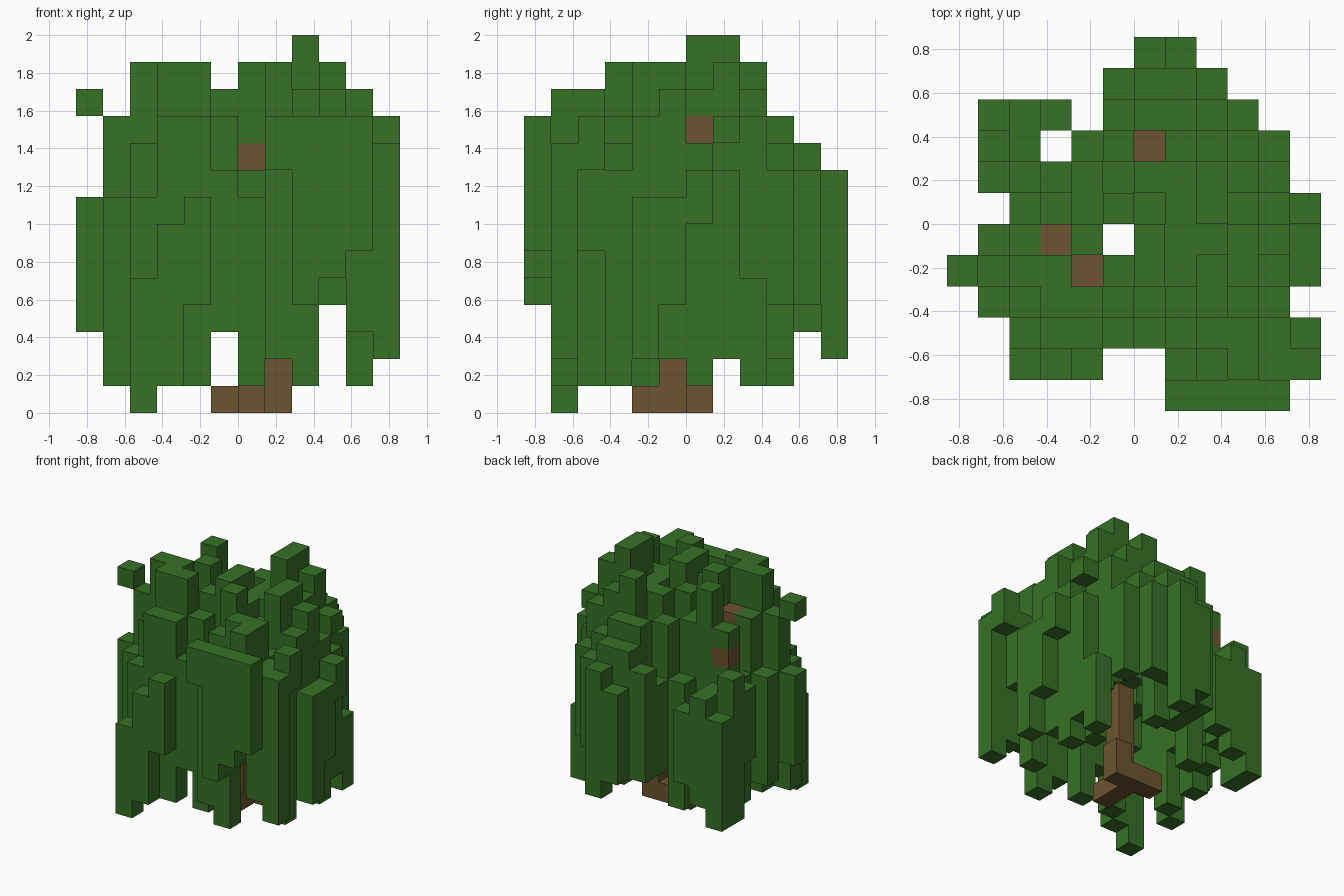
import bpy, bmesh, random
from mathutils import Vector

cube = bpy.data.objects.get("Cube")
if cube:
    bpy.data.objects.remove(cube, do_unlink=True)

random.seed(4)
CELL = 1 / 7      # edge length of one block


def flat_material(name, colour):
    mat = bpy.data.materials.new(name)
    mat.use_nodes = True
    mat.diffuse_color = (*colour, 1)
    mat.node_tree.nodes["Principled BSDF"].inputs["Base Color"].default_value = (*colour, 1)
    return mat


leaf_green = flat_material("leaf green", (0.038, 0.165, 0.019))
bark_brown = flat_material("bark brown", (0.15, 0.087, 0.029))


def build_blocks(name, cells, solid, material):
    """Make one mesh from grid cells, leaving out faces buried inside the solid."""
    bm = bmesh.new()
    for cell in cells:
        centre = Vector(cell) + Vector((0.5, 0.5, 0.5))
        for axis in range(3):
            for sign in (-1, 1):
                normal = Vector((0, 0, 0))
                normal[axis] = sign
                if tuple(int(a + b) for a, b in zip(cell, normal)) in solid:
                    continue
                u, v = Vector((0, 0, 0)), Vector((0, 0, 0))
                u[(axis + 1) % 3] = 0.5
                v[(axis + 2) % 3] = 0.5 * sign
                mid = centre + normal * 0.5
                corners = (mid - u - v, mid + u - v, mid + u + v, mid - u + v)
                bm.faces.new([bm.verts.new(c * CELL) for c in corners])
    bmesh.ops.remove_doubles(bm, verts=bm.verts, dist=0.001)
    mesh = bpy.data.meshes.new(name)
    bm.to_mesh(mesh)
    bm.free()
    mesh.materials.append(material)
    obj = bpy.data.objects.new(name, mesh)
    bpy.context.collection.objects.link(obj)


def column(i, j, low, high):
    return {(i, j, k) for k in range(low, high)}


def ring(cells):
    """Cells that have an open side."""
    steps = ((1, 0), (-1, 0), (0, 1), (0, -1))
    return {(i, j) for i, j in cells
            if any((i + a, j + b) not in cells for a, b in steps)}


# Trunk with spreading roots, and branches that climb into the leaves
trunk = column(0, -1, 0, 10) | column(1, 0, 0, 2)
trunk |= {(-1, 0, 0), (0, -2, 0), (0, 0, 0)}
branches = {
    (0, -2, 9), (-1, -2, 9), (-2, -2, 10), (-3, -1, 10), (-4, 1, 9),
    (0, 0, 9), (0, 1, 9), (0, 2, 9),
    (1, -1, 8), (2, 0, 9), (3, 0, 10),
}
wood = trunk | branches

# Footprint of the crown: spans of columns for each row from front to back
rows = {
    -6: [(1, 4)], -5: [(-4, -2), (1, 5)], -4: [(-4, 5)], -3: [(-5, 4)],
    -2: [(-6, 5)], -1: [(-5, -2), (0, 5)], 0: [(-4, 5)], 1: [(-5, 4)],
    2: [(-5, -4), (-2, 4)], 3: [(-5, -3), (-1, 3)], 4: [(-1, 2)], 5: [(0, 1)],
}
footprint = {(i, j) for j, spans in rows.items()
             for a, b in spans for i in range(a, b + 1)}
filled = footprint | {(-1, -1)}
outer = ring(filled)
middle = ring(filled - outer)

# Height limits of the crown across its width and its depth
grid = range(-6, 6)
width_top = dict(zip(grid, (9, 11, 13, 13, 13, 12, 13, 13, 14, 13, 12, 11)))
depth_top = dict(zip(grid, (11, 12, 12, 13, 13, 13, 14, 14, 13, 11, 10, 9)))
width_low = dict(zip(grid, (3, 1, 0, 1, 1, 3, 1, 2, 1, 2, 1, 2)))
depth_low = dict(zip(grid, (4, 0, 1, 1, 1, 2, 1, 2, 1, 1, 2, 1)))

# Tufts rise to the upper limit
tufts = {
    (2, -6), (3, -5), (2, -4), (1, -3), (0, -2), (-3, -2), (-4, -2), (-5, -2),
    (-2, -1), (4, -1), (-1, 0), (2, 0), (2, 1), (3, 1), (-3, 1), (1, 2),
    (1, 3), (1, 4), (1, 5),
}

# Trailing strands hang to the lower limit
trailing = {
    (2, -6), (2, -5), (-2, -4), (0, -4), (-5, -3), (-4, -2), (4, -1), (-4, 0),
    (4, 1), (-5, 2), (1, 3), (1, 5),
}

# Strands of a particular shape: column, lowest and highest level
shaped = {
    # front curtain
    (1, -6): (9, 11), (3, -6): (5, 11), (4, -6): (6, 11),
    (-4, -5): (0, 5), (-3, -5): (1, 7), (-2, -5): (4, 8), (4, -5): (3, 10),
    (0, -3): (4, 9),
    # left curtain
    (5, -5): (2, 10), (5, -4): (9, 11), (5, -2): (2, 8), (5, -1): (4, 8),
    (5, 0): (7, 9), (4, 0): (1, 10), (4, 2): (1, 5),
    # back curtain
    (3, 3): (4, 9), (-5, 3): (1, 7), (-4, 3): (2, 8), (-3, 3): (3, 7),
    (-4, 1): (2, 11),
    # gaps that bare the branches
    (-2, -2): (6, 9), (-3, -1): (6, 10), (0, 2): (5, 9),
}

strands, crown = set(), set()
for i, j in sorted(footprint):
    highest = min(width_top[i], depth_top[j])
    lowest = max(width_low[i], depth_low[j])
    if (i, j) in outer:
        top = min(highest, random.randint(8, 9))
        low = max(lowest, random.randint(1, 4))
    elif (i, j) in middle:
        top = min(highest, random.randint(10, 11))
        low = max(lowest, random.randint(3, 6))
    else:
        top = min(highest, 13) - random.randint(0, 2)
        low = random.randint(6, 9)
    if (i, j) in tufts:
        top = highest
    if (i, j) in trailing:
        low = lowest
    low, top = shaped.get((i, j), (low, top))
    (strands if (i, j) in outer else crown).update(column(i, j, low, top))

# Loose leaf blocks floating off the crown
loose = {(-6, -2, 11), (4, 1, 10)}

strands -= wood
crown -= wood
leaves = strands | crown | loose

build_blocks("trunk", trunk, wood, bark_brown)
build_blocks("branches", branches, wood, bark_brown)
build_blocks("hanging_strands", strands, leaves, leaf_green)
build_blocks("crown", crown, leaves, leaf_green)
build_blocks("loose_leaves", loose, leaves, leaf_green)
